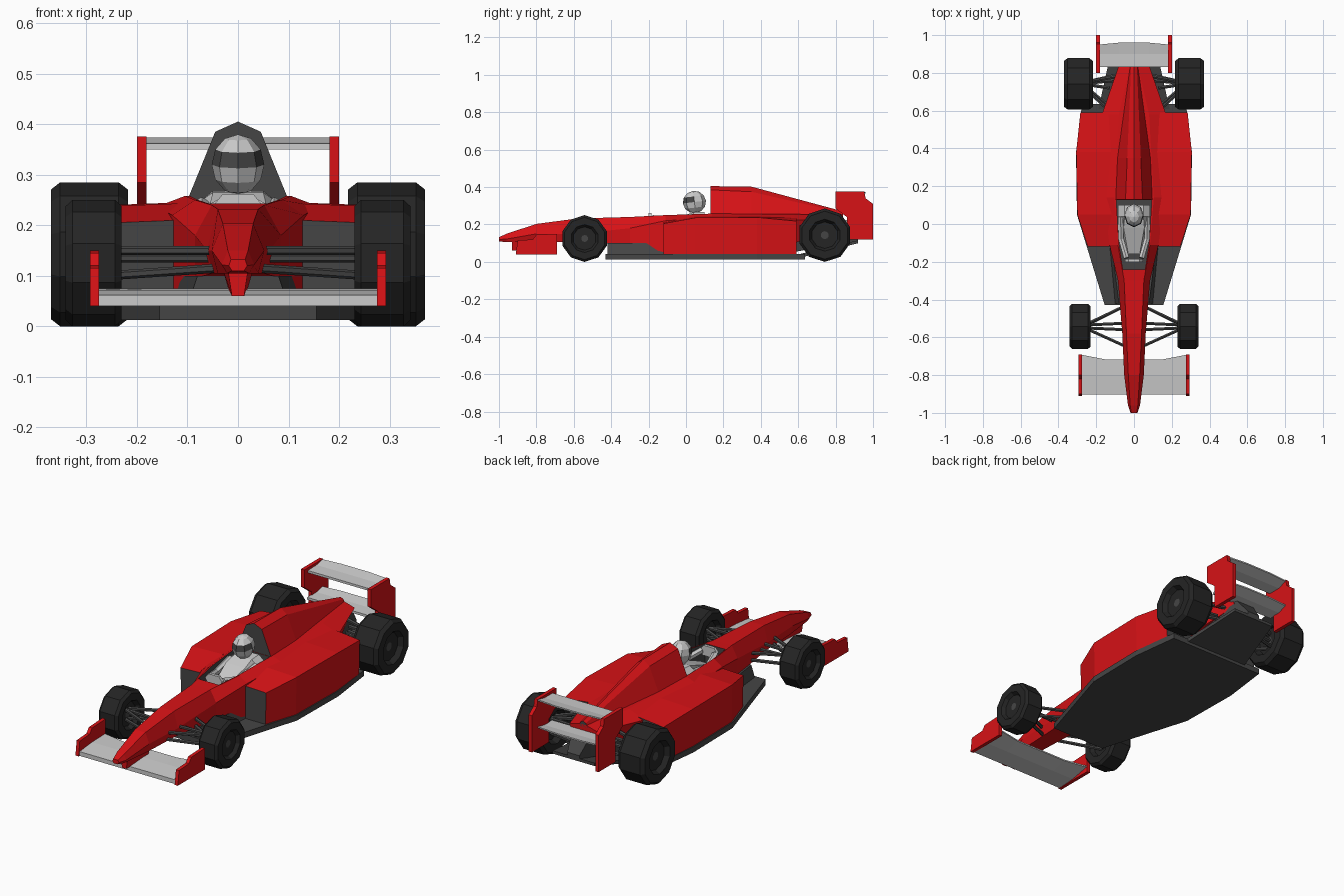
import bpy, bmesh, math
from mathutils import Vector, Matrix

if "Cube" in bpy.data.objects:
    bpy.data.objects.remove(bpy.data.objects["Cube"])


def material(name, rgb):
    m = bpy.data.materials.new(name)
    m.diffuse_color = (*rgb, 1)
    m.use_nodes = True
    m.node_tree.nodes["Principled BSDF"].inputs["Base Color"].default_value = m.diffuse_color
    return m


RED = material("red_paint", (0.68, 0.006, 0.008))
DARK = material("dark_grey", (0.06, 0.06, 0.06))
TYRE = material("tyre_black", (0.018, 0.018, 0.018))


def finish(bm, name, mats=(), mirror=False):
    bmesh.ops.recalc_face_normals(bm, faces=bm.faces[:])
    me = bpy.data.meshes.new(name)
    bm.to_mesh(me)
    bm.free()
    for m in mats:
        me.materials.append(m)
    ob = bpy.data.objects.new(name, me)
    bpy.context.collection.objects.link(ob)
    if mirror:
        ob.modifiers.new("mirror", 'MIRROR').use_mirror_merge = False
    return ob


def loft(name, rings, mats=(), mirror=False, cap_mat=0):
    """Skin equal-length rings of 3D points and close both ends."""
    bm = bmesh.new()
    vs = [[bm.verts.new(p) for p in r] for r in rings]
    n = len(vs[0])
    for a, b in zip(vs, vs[1:]):
        for i in range(n):
            j = (i + 1) % n
            bm.faces.new((a[i], a[j], b[j], b[i]))
    for r in (vs[0], vs[-1]):
        bm.faces.new(r).material_index = cap_mat
    return finish(bm, name, mats, mirror)


def sym(y, *half):
    """Symmetric cross-section at y from (x, z) points, right side only."""
    return [(x, y, z) for x, z in half] + [(-x, y, z) for x, z in reversed(half) if x > 0]


def slab(name, profile, x0, x1, mats=(), mirror=False):
    return loft(name, [[(x, y, z) for y, z in profile] for x in (x0, x1)], mats, mirror)


def rods(name, pairs, r, mats=(DARK,)):
    bm = bmesh.new()
    for a, b in pairs:
        a, b = Vector(a), Vector(b)
        d = b - a
        mat = Matrix.Translation((a + b) / 2) @ d.to_track_quat('Z', 'Y').to_matrix().to_4x4()
        bmesh.ops.create_cone(bm, cap_ends=True, segments=6, radius1=r, radius2=r,
                              depth=d.length, matrix=mat)
    return finish(bm, name, mats, True)


# Nose and chassis
chassis = loft("chassis", [sym(y, (wt, zt), (wm, zm), (wb, zb)) for y, wt, zt, wm, zm, wb, zb in (
    (-1.0, .014, .132, .018, .12, .012, .11),
    (-.96, .02, .15, .032, .122, .022, .105),
    (-.8, .03, .203, .052, .15, .04, .105),
    (-.58, .04, .232, .062, .15, .05, .105),
    (-.3, .052, .24, .085, .18, .085, .095),
    (-.11, .085, .25, .13, .22, .13, .05),
    (.14, .105, .258, .16, .237, .15, .05),
    (.58, .08, .255, .17, .222, .14, .1),
    (.84, .02, .252, .08, .235, .05, .19))], (RED,))

# Cockpit opening
outline = [(.058, -.24), (.08, -.1), (.094, .128), (-.094, .128), (-.08, -.1), (-.058, -.24)]
cutter = loft("cockpit_cutter", [[(x, y, z) for x, y in outline] for z in (.13, .4)], (DARK,))
cutter.hide_render = True
cutter.hide_viewport = True
cut = chassis.modifiers.new("cockpit", 'BOOLEAN')
cut.object, cut.operation, cut.solver = cutter, 'DIFFERENCE', 'EXACT'
cut.material_mode = 'TRANSFER'

# Engine cover with its dark front bulkhead
loft("engine_cover", [
    sym(.13, (0, .405), (.045, .385), (.1, .25)),
    sym(.35, (0, .402), (.036, .375), (.09, .25)),
    sym(.84, (0, .27), (.015, .262), (.025, .24))], (RED, DARK), cap_mat=1)

# Side pods with dark intakes
loft("side_pod", [[(.12, y, .04), (xo - .004, y, .04), (xo, y, zo), (.12, y, zi)] for y, xo, zo, zi in (
    (-.12, .245, .205, .21), (.05, .3, .236, .243), (.38, .306, .238, .245), (.59, .284, .218, .235))],
    (RED, DARK), True, 1)

# Flat floor
edge = [(.155, -.43), (.25, -.12), (.302, .05), (.307, .38), (.275, .635)]
loft("floor", [[(x, y, z) for x, y in edge] + [(-x, y, z) for x, y in reversed(edge)]
               for z in (.013, .042)], (DARK,))

# Keel, gearbox and diffuser
loft("keel", [sym(-.42, (.08, .1), (.1, .04)), sym(-.1, (.12, .1), (.13, .04))], (DARK,))
loft("gearbox", [sym(.5, (.14, .2), (.14, .04)), sym(.85, (.055, .22), (.05, .1)),
                 sym(.92, (.035, .13), (.035, .1))], (DARK,))
loft("diffuser", [sym(.6, (.19, .04), (.19, .02)), sym(.92, (.12, .115), (.12, .1))], (DARK,))

# Front wing, its support and end plates
loft("front_wing", [[(x, y, z) for y, z in ((-.902, .04), (-.902, .062), (-.8, .072), (te, .075),
                                            (te, .068), (-.8, .046))]
                    for x, te in ((-.28, -.692), (-.15, -.717), (.15, -.717), (.28, -.692))])
loft("front_wing_support", [sym(-.93, (.02, .112), (.012, .06)),
                            sym(-.76, (.03, .112), (.015, .06))], (RED,))
slab("front_end_plate", [(-.91, .04), (-.9, .115), (-.82, .12), (-.8, .145), (-.69, .15), (-.69, .04)],
     .275, .293, (RED,), True)

# Rear wing blades and end plates
for name, dz in (("rear_wing_upper", 0), ("rear_wing_lower", -.14)):
    loft(name, [[(x, y, z + dz) for y, z in ((.83, .35), (.83, .362), (.9, .364), (te, .374),
                                             (te, .367), (.9, .35))]
                for x, te in ((-.185, .95), (-.08, .96), (.08, .96), (.185, .95))])
slab("rear_end_plate", [(.8, .376), (.953, .376), (.96, .34), (1, .31), (1, .12), (.86, .12),
                        (.86, .24), (.8, .285)], .181, .2, (RED,), True)


# Wheels: ten-sided tyres with recessed hubs
def wheel(name, x0, x1, y, r):
    w = x1 - x0
    shape = ((.2, .15), (.2, .5), (0, .6), (0, .9), (.12, 1), (.88, 1), (1, .9), (1, .6), (.84, .5), (.84, .15))
    rings = [[(x0 + u * w, y + r * f * math.sin(k * math.pi / 5), r + r * f * math.cos(k * math.pi / 5))
              for k in range(10)] for u, f in shape]
    loft(name, rings, (TYRE, DARK), True, 1)


wheel("front_wheel", .23, .341, -.542, .125)
wheel("rear_wheel", .218, .37, .742, .1425)

# Suspension arms
rods("front_suspension", [((.04, -.43, .15), (.26, -.535, .15)), ((.04, -.65, .15), (.26, -.55, .15)),
                          ((.04, -.525, .135), (.26, -.535, .135)), ((.04, -.56, .15), (.26, -.55, .15)),
                          ((.04, -.43, .115), (.26, -.54, .1)), ((.04, -.65, .115), (.26, -.55, .1))], .009)
rods("rear_suspension", [((.04, .79, .2), (.26, .75, .18)), ((.1, .76, .15), (.26, .745, .145)),
                         ((.13, .6, .19), (.26, .72, .18)), ((.13, .72, .2), (.26, .74, .18)),
                         ((.04, .8, .12), (.26, .75, .11)), ((.13, .62, .1), (.26, .73, .11))], .01)

# Driver body, arms and steering wheel
loft("driver_body", [sym(-.16, (.03, .19), (.05, .14)), sym(-.02, (.055, .245), (.075, .14)),
                     sym(.04, (.05, .265), (.085, .24)), sym(.1, (.05, .268), (.085, .24))])
rods("driver_arms", [((.072, .04, .24), (.068, -.08, .215)), ((.068, -.08, .215), (.04, -.18, .235))], .016, ())
loft("steering_wheel", [sym(-.2, (.03, .262), (.048, .24), (.035, .21)),
                        sym(-.185, (.03, .262), (.048, .24), (.035, .21))])

# Helmet with a dark visor band
bm = bmesh.new()
bmesh.ops.create_uvsphere(bm, u_segments=8, v_segments=6, radius=1)
for f in bm.faces:
    c = f.calc_center_median()
    if 0 < c.z < .5 and c.y < .2:
        f.material_index = 1
bmesh.ops.transform(bm, verts=bm.verts[:], matrix=Matrix.Translation((0, .045, .32))
                    @ Matrix.Rotation(.12, 4, 'X') @ Matrix.Diagonal((.052, .062, .06, 1)))
HELMET = material("helmet_grey", (.65, .65, .65))
finish(bm, "helmet", (HELMET, DARK))
